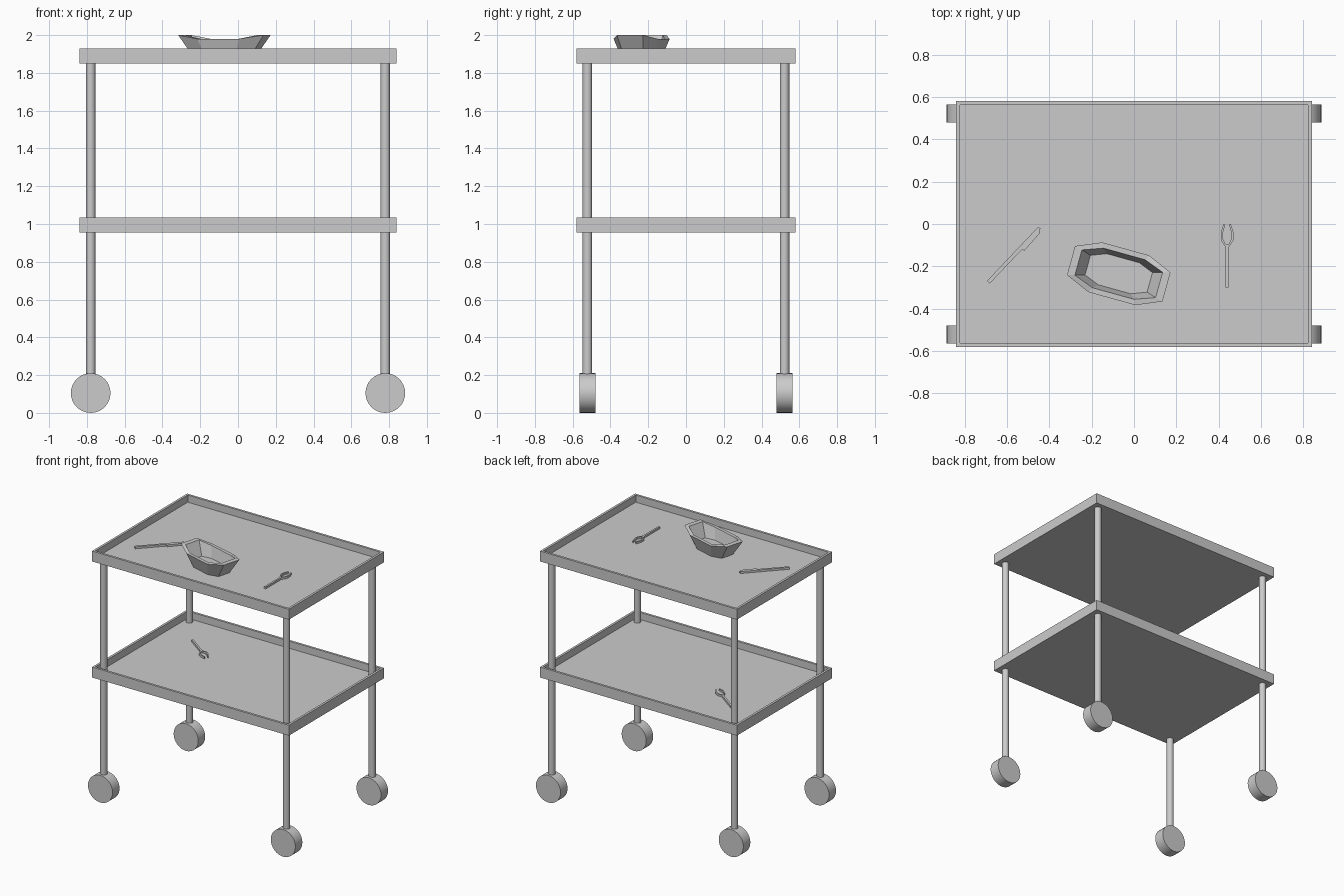
import bpy, bmesh, math
from mathutils import Matrix, Vector

if "Cube" in bpy.data.objects:
    bpy.data.objects.remove(bpy.data.objects["Cube"])

FLOOR = 0.025      # tray floor thickness
TRAY_H = 0.08
TOP_Z, LOW_Z = 1.85, 0.955


def add_object(name, bm, loc=(0, 0, 0), rot=0.0):
    bmesh.ops.recalc_face_normals(bm, faces=bm.faces)
    mesh = bpy.data.meshes.new(name)
    bm.to_mesh(mesh)
    bm.free()
    ob = bpy.data.objects.new(name, mesh)
    ob.location = loc
    ob.rotation_euler.z = rot
    bpy.context.collection.objects.link(ob)
    return ob


def tray(name, z):
    """Box with its top face inset and sunk to leave a thin rim."""
    bm = bmesh.new()
    bmesh.ops.create_cube(bm, size=1, matrix=Matrix.Diagonal((1.68, 1.16, TRAY_H, 1)))
    top = max(bm.faces, key=lambda f: f.calc_center_median().z)
    bmesh.ops.inset_region(bm, faces=[top], thickness=0.025)
    ret = bmesh.ops.extrude_discrete_faces(bm, faces=[top])
    bmesh.ops.translate(bm, verts=ret["faces"][0].verts[:], vec=(0, 0, FLOOR - TRAY_H))
    return add_object(name, bm, (0, 0, z + TRAY_H / 2))


def cylinder(name, radius, depth, loc, sides, rot=(0, 0, 0)):
    bpy.ops.mesh.primitive_cylinder_add(vertices=sides, radius=radius, depth=depth,
                                        location=loc, rotation=rot)
    ob = bpy.context.object
    ob.name = name
    bpy.ops.object.shade_smooth_by_angle(angle=math.radians(35))
    return ob


def flat_piece(name, outline, thickness, loc, angle):
    """Extruded flat outline for the cutlery."""
    bm = bmesh.new()
    face = bm.faces.new([bm.verts.new((x, y, 0)) for x, y in outline])
    ret = bmesh.ops.extrude_face_region(bm, geom=[face])
    verts = [g for g in ret["geom"] if isinstance(g, bmesh.types.BMVert)]
    bmesh.ops.translate(bm, verts=verts, vec=(0, 0, thickness))
    return add_object(name, bm, loc, math.radians(angle))


# Trays
tray("upper_tray", TOP_Z)
tray("lower_tray", LOW_Z)

# Legs and wheels
for side, sx in (("left", -1), ("right", 1)):
    for end, sy in (("front", -1), ("back", 1)):
        x, y = 0.78 * sx, 0.522 * sy
        z0, z1 = 0.19, TOP_Z + 0.01
        cylinder(f"{end}_{side}_leg", 0.025, z1 - z0, (x, y, (z0 + z1) / 2), 24)
        cylinder(f"{end}_{side}_wheel", 0.105, 0.085, (x, y, 0.105), 32,
                 (math.pi / 2, 0, 0))


# Eight-sided dish: rings given as (end x, end y, mid x, mid y, end z, mid z)
def dish(name, rings, loc, angle):
    bm = bmesh.new()
    loops = []
    for ex, ey, mx, my, ez, mz in rings:
        quarter = [(ex, ey, ez), (mx, my, mz)]
        half = quarter + [(-x, y, z) for x, y, z in reversed(quarter)]
        full = half + [(-x, -y, z) for x, y, z in half]
        loops.append([bm.verts.new(p) for p in full])
    for a, b in zip(loops, loops[1:]):
        for i in range(8):
            j = (i + 1) % 8
            bm.faces.new((a[i], a[j], b[j], b[i]))
    bm.faces.new(loops[0])
    bm.faces.new(loops[-1])
    return add_object(name, bm, loc, math.radians(angle))


upper_floor = TOP_Z + FLOOR
dish("serving_dish", [
    (0.150, 0.050, 0.078, 0.086, 0.0, 0.0),
    (0.234, 0.071, 0.115, 0.122, 0.125, 0.105),
    (0.198, 0.062, 0.102, 0.097, 0.125, 0.105),
    (0.152, 0.048, 0.080, 0.076, 0.02, 0.02),
], (-0.072, -0.235, upper_floor), -15.5)

# Forks: right half outline, mirrored
half = [(0.007, 0), (0.007, 0.19), (0.03, 0.225), (0.03, 0.262), (0.017, 0.30),
        (0.009, 0.297), (0.02, 0.258), (0.02, 0.23), (0.008, 0.205)]
fork = half + [(-x, y) for x, y in reversed(half)]
flat_piece("upper_fork", fork, 0.015, (0.44, -0.30, upper_floor), 0)
flat_piece("lower_fork", fork, 0.015, (-0.576, 0.267, LOW_Z + FLOOR), -126)

# Knife
knife = [(0, -0.009), (0.222, -0.009), (0.225, -0.021), (0.335, -0.017),
         (0.355, -0.002), (0.35, 0.009), (0, 0.009)]
flat_piece("knife", knife, 0.015, (-0.688, -0.275, upper_floor), 46.5)
